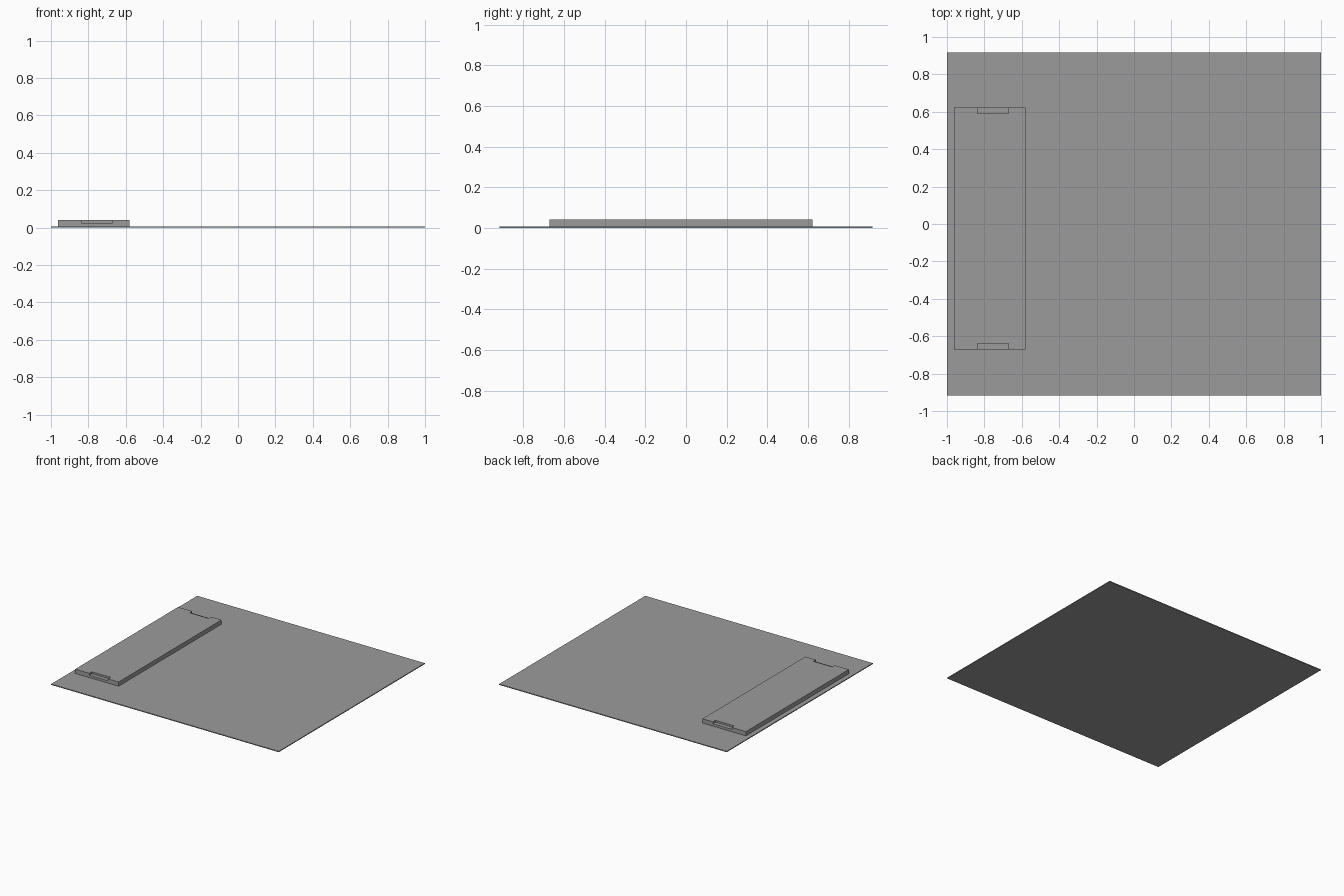
import bpy

if "Cube" in bpy.data.objects:
    bpy.data.objects.remove(bpy.data.objects["Cube"], do_unlink=True)

# Single grey finish
grey = bpy.data.materials.new("mid_grey")
grey.use_nodes = True
GREY = (0.33, 0.33, 0.33, 1)
grey.diffuse_color = GREY
grey.node_tree.nodes["Principled BSDF"].inputs["Base Color"].default_value = GREY


def box(name, low, high):
    """Axis-aligned box between two corners."""
    centre = [(a + b) / 2 for a, b in zip(low, high)]
    bpy.ops.mesh.primitive_cube_add(size=1, location=centre)
    obj = bpy.context.object
    obj.name = obj.data.name = name
    obj.scale = [b - a for a, b in zip(low, high)]
    bpy.ops.object.transform_apply(location=True, rotation=True, scale=True)
    obj.data.materials.append(grey)
    return obj


# Thin base sheet
box("base_plate", (-1, -0.917, 0), (1, 0.917, 0.007))

# Raised bar along the right edge, passing down through the sheet
FRONT, BACK, TOP = -0.67, 0.622, 0.041
bar = box("raised_bar", (-0.962, FRONT, 0), (-0.58, BACK, TOP))

# Shallow notch in the top of each end of the bar
for label, y0, y1 in (("front", FRONT - 0.05, FRONT + 0.032),
                      ("back", BACK - 0.032, BACK + 0.05)):
    cutter = box(label + "_notch_cutter", (-0.838, y0, 0.026), (-0.672, y1, TOP + 0.05))
    cutter.hide_render = True
    cut = bar.modifiers.new(label + "_notch", "BOOLEAN")
    cut.operation = "DIFFERENCE"
    cut.solver = "EXACT"
    cut.object = cutter
    bpy.context.view_layer.objects.active = bar
    bpy.ops.object.modifier_apply(modifier=cut.name)
    bpy.data.objects.remove(cutter, do_unlink=True)
